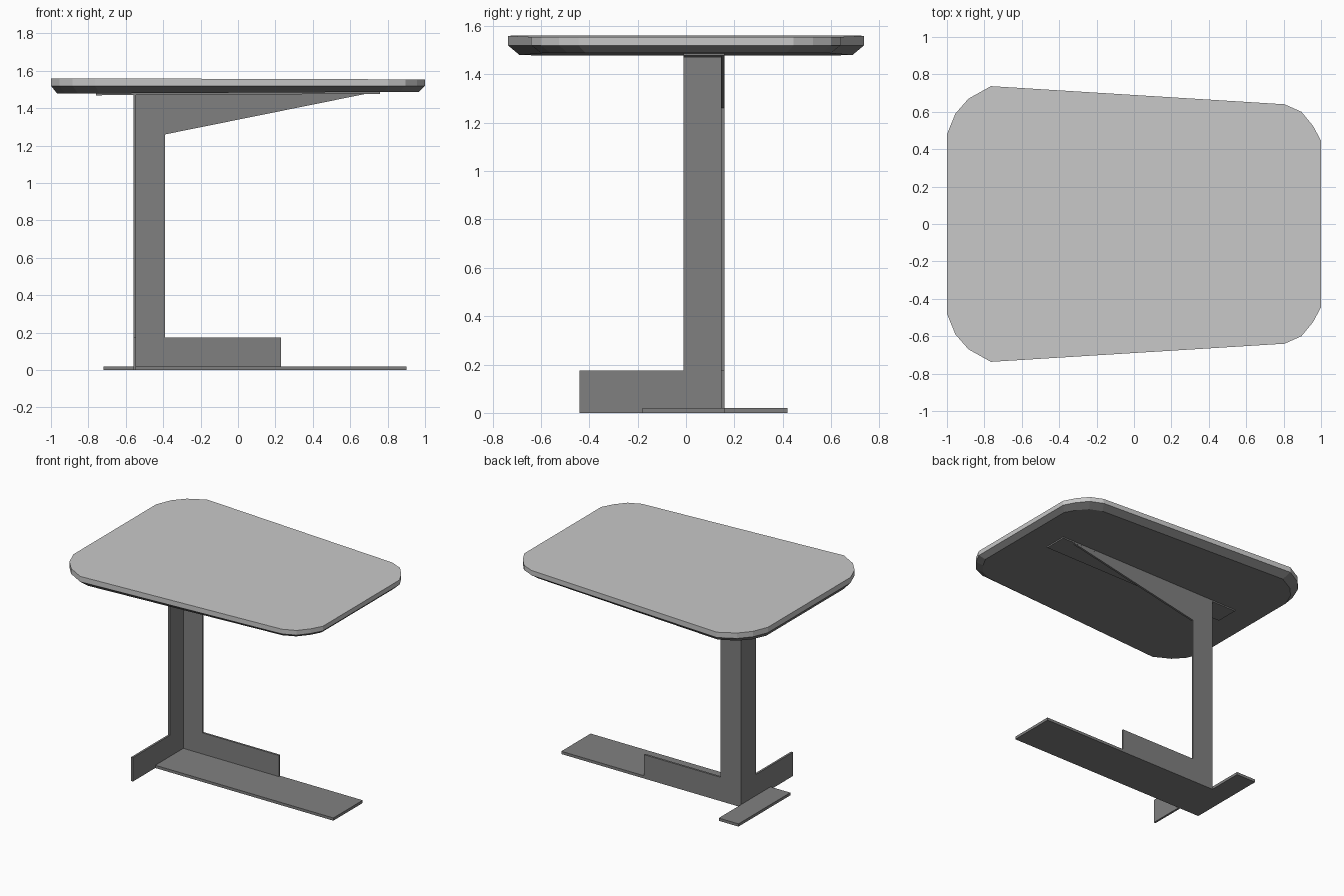
import bpy, bmesh

cube = bpy.data.objects.get("Cube")
if cube:
    bpy.data.objects.remove(cube, do_unlink=True)


def make_material(name, value):
    mat = bpy.data.materials.new(name)
    mat.use_nodes = True
    colour = (value, value, value, 1.0)
    mat.diffuse_color = colour
    mat.node_tree.nodes["Principled BSDF"].inputs["Base Color"].default_value = colour
    return mat


LIGHT = make_material("light grey top", 0.58)
DARK = make_material("dark grey steel", 0.216)


def loft(name, rings, mats):
    """Close a stack of matching rings into one solid."""
    bm = bmesh.new()
    loops = [[bm.verts.new(p) for p in ring] for ring in rings]
    n = len(loops[0])
    bm.faces.new(loops[0])
    bm.faces.new(loops[-1])
    for a, b in zip(loops, loops[1:]):
        for i in range(n):
            j = (i + 1) % n
            bm.faces.new((a[i], a[j], b[j], b[i]))
    bmesh.ops.recalc_face_normals(bm, faces=bm.faces)
    mesh = bpy.data.meshes.new(name)
    bm.to_mesh(mesh)
    bm.free()
    for m in mats:
        mesh.materials.append(m)
    obj = bpy.data.objects.new(name, mesh)
    bpy.context.collection.objects.link(obj)
    return obj


def plate(name, profile, axis, lo, hi):
    """Extrude a flat profile along one axis."""
    def ring(d):
        pts = []
        for p in profile:
            co = list(p)
            co.insert(axis, d)
            pts.append(co)
        return pts
    return loft(name, [ring(lo), ring(hi)], [DARK])


# L-shaped floor plate
plate("floor_plate", [(-0.72, -0.18), (0.90, -0.18), (0.90, 0.16),
                      (-0.56, 0.16), (-0.56, 0.42), (-0.72, 0.42)], 2, 0, 0.02)

# Back upright with its foot and sloping bracket
plate("back_upright", [(-0.56, 0), (0.23, 0), (0.23, 0.175), (-0.39, 0.175),
                       (-0.39, 1.26), (0.68, 1.476), (-0.56, 1.472)], 1, 0.145, 0.16)

# Side upright with its forward foot
plate("side_upright", [(0.145, 0), (-0.44, 0), (-0.44, 0.175),
                       (-0.01, 0.175), (-0.01, 1.472), (0.145, 1.472)], 0, -0.56, -0.545)


# Underside of the top rises slightly toward the narrow end
def under(x):
    return 1.478 + 0.005 * (x + 1)


# Mounting strip under the top
plate("mounting_strip", [(-0.76, under(-0.76) - 0.01), (0.76, under(0.76) - 0.01),
                         (0.76, under(0.76) + 0.005), (-0.76, under(-0.76) + 0.005)],
      1, -0.01, 0.16)

# Tapered table top with clipped corners and a chamfered underside
half = [(-1, 0.48), (-0.955, 0.59), (-0.885, 0.67), (-0.765, 0.737),
        (0.805, 0.64), (0.895, 0.6), (0.957, 0.525), (1, 0.445)]
outline = half + [(x, -y) for x, y in reversed(half)]
bottom = [(x * 0.967, y * 0.933, under(x)) for x, y in outline]
edge = [(x, y, 1.52) for x, y in outline]
top = [(x, y, 1.56 - 0.003 * (x + 1)) for x, y in outline]
table = loft("table_top", [bottom, edge, top], [LIGHT, DARK])
for f in table.data.polygons:
    f.material_index = 1 if f.normal.z < -0.2 else 0
